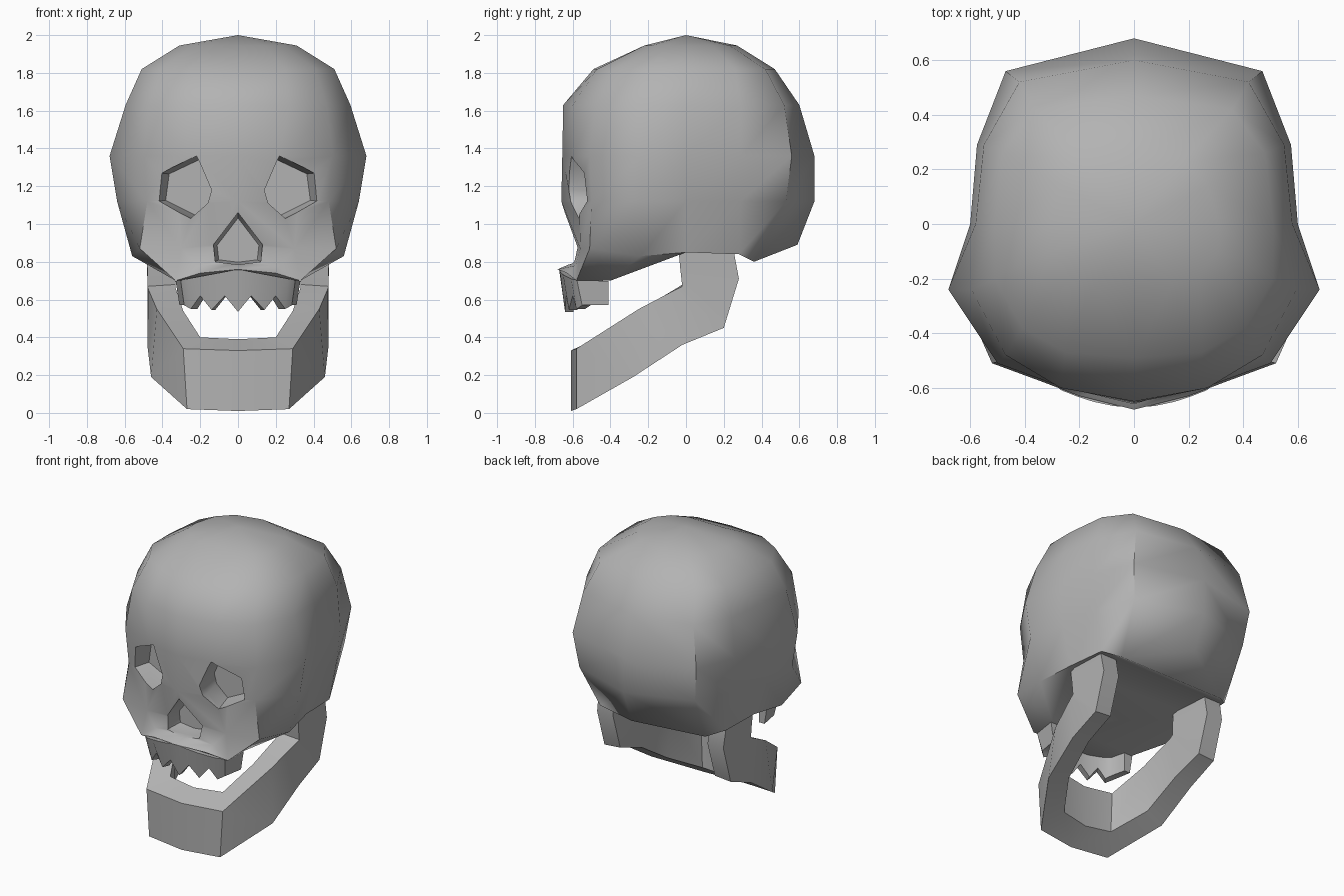
import bpy, bmesh, math

if "Cube" in bpy.data.objects:
    bpy.data.objects.remove(bpy.data.objects["Cube"])

bone = bpy.data.materials.new("bone_grey")
bone.diffuse_color = (0.45, 0.45, 0.45, 1)
bone.use_nodes = True
bone.node_tree.nodes["Principled BSDF"].inputs["Base Color"].default_value = bone.diffuse_color


def make(name, bm, angle=60):
    bmesh.ops.remove_doubles(bm, verts=bm.verts, dist=0.0005)
    bmesh.ops.recalc_face_normals(bm, faces=bm.faces)
    me = bpy.data.meshes.new(name)
    bm.to_mesh(me)
    bm.free()
    me.materials.append(bone)
    ob = bpy.data.objects.new(name, me)
    bpy.context.collection.objects.link(ob)
    if angle:
        shade(ob, angle)
    return ob


def shade(ob, angle):
    bpy.ops.object.select_all(action='DESELECT')
    bpy.context.view_layer.objects.active = ob
    ob.select_set(True)
    bpy.ops.object.shade_smooth_by_angle(angle=math.radians(angle))


def flip(p):
    return (-p[0], p[1], p[2])


def face(bm, pts):
    bm.faces.new([bm.verts.new(p) for p in pts])


def pair(bm, *pts):
    """Face plus its mirror image."""
    face(bm, pts)
    face(bm, [flip(p) for p in pts])


def across(bm, *half):
    """One face spanning both sides, from its half outline."""
    face(bm, list(half) + [flip(p) for p in reversed(half) if p[0] > 0])


# Skull: half rings from front centre round to back centre
base = [(0, -.585, .88), (.30, -.56, .87), (.52, -.51, .87), (.56, -.24, .83),
        (.52, 0, .85), (.50, .28, .84), (.40, .36, .80), (0, .59, .89)]
levels = [
    (1.12, [(0, -.66), (.30, -.565), (.48, -.50), (.64, -.24), (.58, 0), (.55, .29), (.44, .53), (0, .68)]),
    (1.36, [(0, -.655), (.27, -.595), (.50, -.51), (.68, -.24), (.60, 0), (.575, .29), (.47, .56), (0, .68)]),
    (1.63, [(0, -.65), (.27, -.60), (.47, -.48), (.595, -.24), (.58, 0), (.55, .29), (.42, .52), (0, .60)]),
    (1.82, [(0, -.49), (.25, -.47), (.41, -.38), (.51, -.20), (.51, 0), (.48, .26), (.36, .42), (0, .47)]),
    (1.945, [(0, -.22), (.14, -.22), (.24, -.18), (.31, -.10), (.31, 0), (.27, .14), (.18, .23), (0, .27)]),
]
rings = [base] + [[(x, y, z) for x, y in pts] for z, pts in levels]
bm = bmesh.new()
for lo, hi in zip(rings, rings[1:]):
    for i in range(7):
        pair(bm, lo[i], lo[i + 1], hi[i + 1], hi[i])
for i in range(7):
    pair(bm, rings[-1][i], rings[-1][i + 1], (0, 0, 2))

# Upper jaw, cheek undersides and skull base
n0, n1 = (0, -.61, .79), (.22, -.585, .78)
m0, m1, m2, m3 = (0, -.68, .76), (.20, -.63, .74), (.33, -.58, .70), (.33, -.40, .70)
pair(bm, base[0], base[1], n1, n0)
pair(bm, base[1], base[2], m2, n1)
pair(bm, n0, n1, m1, m0)
pair(bm, n1, m2, m1)
pair(bm, base[2], base[3], m3, m2)
pair(bm, base[3], base[4], m3)
across(bm, m3, base[4])
across(bm, m1, m2)
across(bm, m2, m3)
face(bm, [m0, m1, flip(m1)])
across(bm, base[4], base[5])
across(bm, base[5], base[6])
across(bm, base[6], base[7])
skull = make("skull", bm, 0)


# Eye and nose hollows
def hollow(name, outline, depth, shift, scale):
    cx = sum(p[0] for p in outline) / len(outline)
    cz = sum(p[1] for p in outline) / len(outline)

    def at(y, s, d):
        return [(cx + (x - cx) * s + d, y, cz + (z - cz) * s) for x, z in outline]
    a, b = at(-.9, 1, 0), at(-.56, 1, 0)
    c = at(depth, scale, shift)
    bm = bmesh.new()
    face(bm, a)
    face(bm, c)
    for p, q in ((a, b), (b, c)):
        for i in range(len(p)):
            j = (i + 1) % len(p)
            face(bm, [p[i], p[j], q[j], q[i]])
    cutter = make(name, bm, 0)
    cutter.hide_render = True
    cutter.hide_set(True)
    mod = skull.modifiers.new(name, 'BOOLEAN')
    mod.operation = 'DIFFERENCE'
    mod.solver = 'EXACT'
    mod.object = cutter
    return cutter


eye = [(.43, 1.12), (.41, 1.27), (.22, 1.36), (.20, 1.32), (.14, 1.18), (.16, 1.11), (.25, 1.03)]
nose = [(0, 1.06), (.13, .89), (.12, .80), (0, .785), (-.12, .80), (-.13, .89)]
cutters = [hollow("right_eye_cutter", eye, -.42, -.035, .93),
           hollow("left_eye_cutter", [(-x, z) for x, z in eye], -.42, .035, .93),
           hollow("nose_cutter", nose, -.48, 0, .85)]
bpy.context.view_layer.objects.active = skull
skull.select_set(True)
for mod in list(skull.modifiers):
    bpy.ops.object.modifier_apply(modifier=mod.name)
for c in cutters:
    bpy.data.objects.remove(c)
shade(skull, 50)

# Upper teeth: zigzag wall round the upper jaw
tips = [(0, -.64, .535), (.07, -.635, .62), (.14, -.62, .545), (.20, -.60, .62),
        (.25, -.58, .55), (.285, -.55, .57), (.31, -.41, .57)]
bm = bmesh.new()


def wall(p):
    x, y, z = p
    top = (x * 1.065, y * 1.05 if y < -.5 else y, .76 - .2 * x)
    inner = (x * .86, y + .045 if y < -.5 else y)
    return [p, top, (inner[0], inner[1], top[2]), (inner[0], inner[1], z)]


for a, b in zip(tips, tips[1:]):
    a, b = wall(a), wall(b)
    for i in range(4):
        j = (i + 1) % 4
        pair(bm, a[i], a[j], b[j], b[i])
pair(bm, *wall(tips[-1]))
make("upper_teeth", bm, 35)

# Lower jaw: sections of outer top, outer bottom, inner bottom, inner top
sections = [
    [(0, -.61, .33), (0, -.61, .01), (0, -.47, .10), (0, -.48, .39)],
    [(.29, -.58, .34), (.27, -.58, .02), (.19, -.45, .12), (.20, -.45, .40)],
    [(.43, -.25, .55), (.46, -.28, .19), (.32, -.25, .23), (.29, -.25, .54)],
    [(.475, -.05, .655), (.48, -.02, .36), (.35, -.02, .38), (.33, -.05, .66)],
    [(.48, -.02, .67), (.48, .20, .45), (.36, .20, .46), (.33, -.02, .68)],
    [(.48, -.03, .76), (.48, .28, .71), (.36, .28, .71), (.34, -.03, .76)],
    [(.485, -.04, .87), (.485, .25, .87), (.36, .25, .87), (.35, -.04, .87)],
]
bm = bmesh.new()
for a, b in zip(sections, sections[1:]):
    for i in range(4):
        j = (i + 1) % 4
        pair(bm, a[i], a[j], b[j], b[i])
pair(bm, *sections[-1])
make("lower_jaw", bm, 45)
